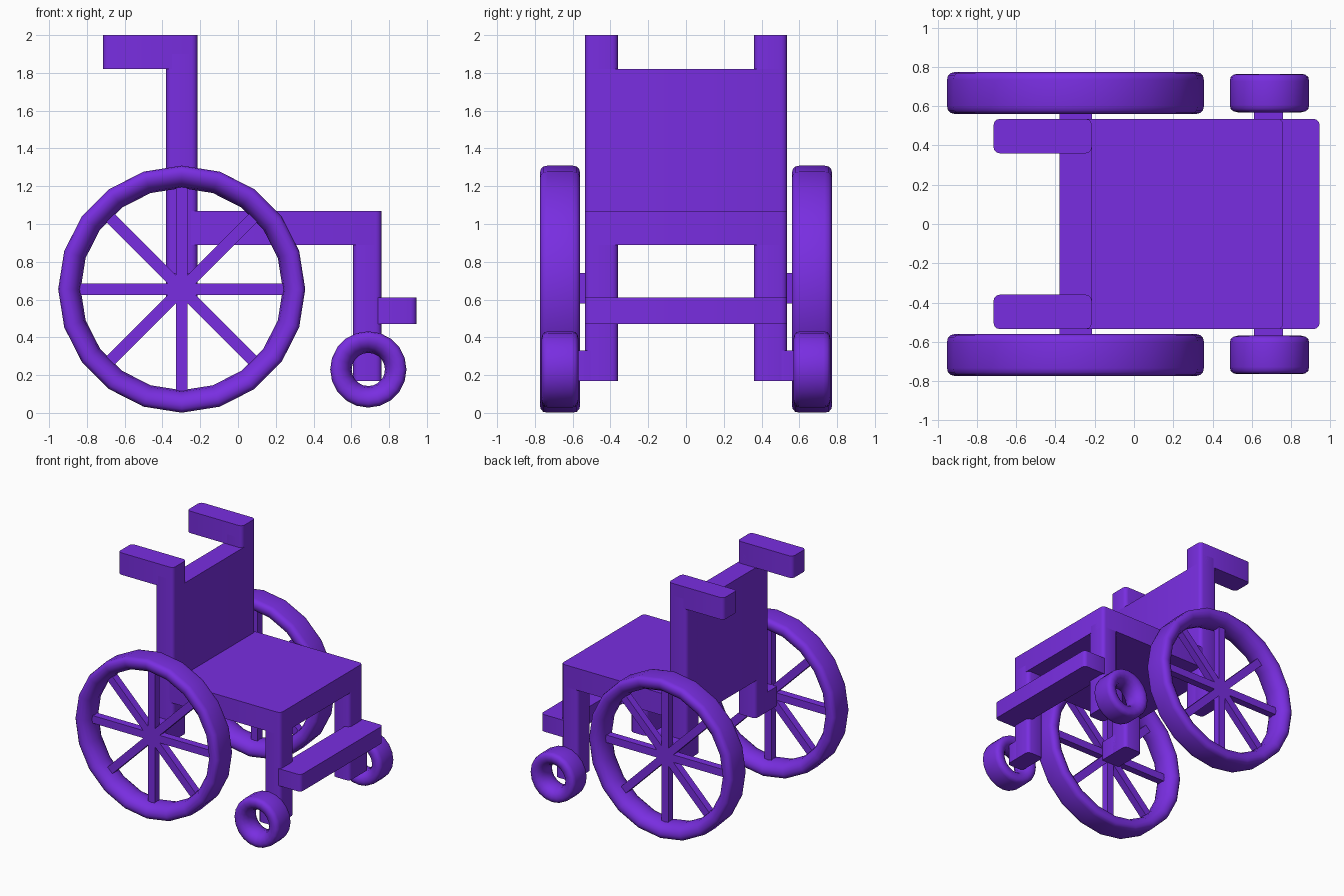
import bpy, bmesh, math
from mathutils import Matrix

if "Cube" in bpy.data.objects:
    bpy.data.objects.remove(bpy.data.objects["Cube"])

purple = bpy.data.materials.new("purple")
purple.diffuse_color = (0.19, 0.027, 0.75, 1)
purple.use_nodes = True
purple.node_tree.nodes["Principled BSDF"].inputs["Base Color"].default_value = purple.diffuse_color


def finish(name, bm, mirror=False, smooth=35):
    bmesh.ops.recalc_face_normals(bm, faces=bm.faces)
    me = bpy.data.meshes.new(name)
    bm.to_mesh(me)
    bm.free()
    ob = bpy.data.objects.new(name, me)
    bpy.context.collection.objects.link(ob)
    me.materials.append(purple)
    if mirror:
        mod = ob.modifiers.new("mirror", 'MIRROR')
        mod.use_axis = (False, True, False)
    bpy.ops.object.select_all(action='DESELECT')
    ob.select_set(True)
    bpy.context.view_layer.objects.active = ob
    bpy.ops.object.shade_smooth_by_angle(angle=math.radians(smooth))
    return ob


def add_box(bm, x, y, z):
    size = [b - a for a, b in (x, y, z)]
    mid = [(a + b) / 2 for a, b in (x, y, z)]
    mat = Matrix.Translation(mid) @ Matrix.Diagonal((*size, 1))
    return bmesh.ops.create_cube(bm, size=1, matrix=mat)["verts"]


def box(name, x, y, z, mirror=False, bevel=0.03):
    """Box whose upright edges are rounded."""
    bm = bmesh.new()
    add_box(bm, x, y, z)
    if bevel:
        upright = [e for e in bm.edges
                   if abs(e.verts[0].co.z - e.verts[1].co.z) > 1e-4]
        bmesh.ops.bevel(bm, geom=upright, offset=bevel, segments=3,
                        profile=0.5, affect='EDGES')
    return finish(name, bm, mirror)


def tyre(name, cx, cy, cz, outer, inner, half, sides=20):
    """Ring with a flat tread and a rounded inner side, turned about y."""
    d = outer - inner
    side = [(1.0, 0.62), (0.96, 0.83), (0.84, 0.95), (0.66, 1.0), (0.45, 0.95),
            (0.25, 0.8), (0.08, 0.5)]
    prof = side + [(0, 0)] + [(r, -y) for r, y in reversed(side)]
    bm = bmesh.new()
    rings = []
    for i in range(sides):
        a = math.tau * i / sides
        rings.append([bm.verts.new((cx + (inner + r * d) * math.cos(a), cy + y * half,
                                    cz + (inner + r * d) * math.sin(a))) for r, y in prof])
    n = len(prof)
    for i in range(sides):
        p, q = rings[i], rings[(i + 1) % sides]
        for j in range(n):
            k = (j + 1) % n
            bm.faces.new((p[j], p[k], q[k], q[j]))
    return finish(name, bm, True, 60)


OUT, IN = 0.535, 0.36
WX, WY, WZ = -0.298, 0.667, 0.655

# Seat, backrest and footrest
box("seat", (-0.28, 0.76), (-OUT, OUT), (0.89, 1.07))
box("backrest", (-0.38, -0.215), (-OUT, OUT), (0.89, 1.82))
box("footrest", (0.72, 0.945), (-OUT, OUT), (0.47, 0.61))

# Rear posts with push handles
box("rear_post", (-0.38, -0.215), (IN, OUT), (0.58, 1.9), True)
box("push_handle", (-0.715, -0.215), (IN, OUT), (1.82, 2.0), True)
box("rear_axle", (-0.38, -0.215), (0.45, 0.65), (0.58, 0.74), True)

# Front legs and caster axles
box("front_leg", (0.61, 0.76), (IN, OUT), (0.17, 0.95), True)
box("front_axle", (0.61, 0.76), (0.45, 0.61), (0.17, 0.33), True)

# Wheels
tyre("rear_wheel_rim", WX, WY, WZ, 0.654, 0.535, 0.107)
tyre("caster_wheel", 0.69, WY, 0.23, 0.202, 0.088, 0.098)

# Spokes: four bars crossing at the hub
bm = bmesh.new()
for i in range(4):
    verts = add_box(bm, (-0.58, 0.58), (-0.03, 0.03), (-0.031, 0.031))
    bmesh.ops.transform(bm, verts=verts, matrix=Matrix.Translation((WX, WY, WZ))
                        @ Matrix.Rotation(i * math.pi / 4, 4, 'Y'))
finish("wheel_spokes", bm, True)
